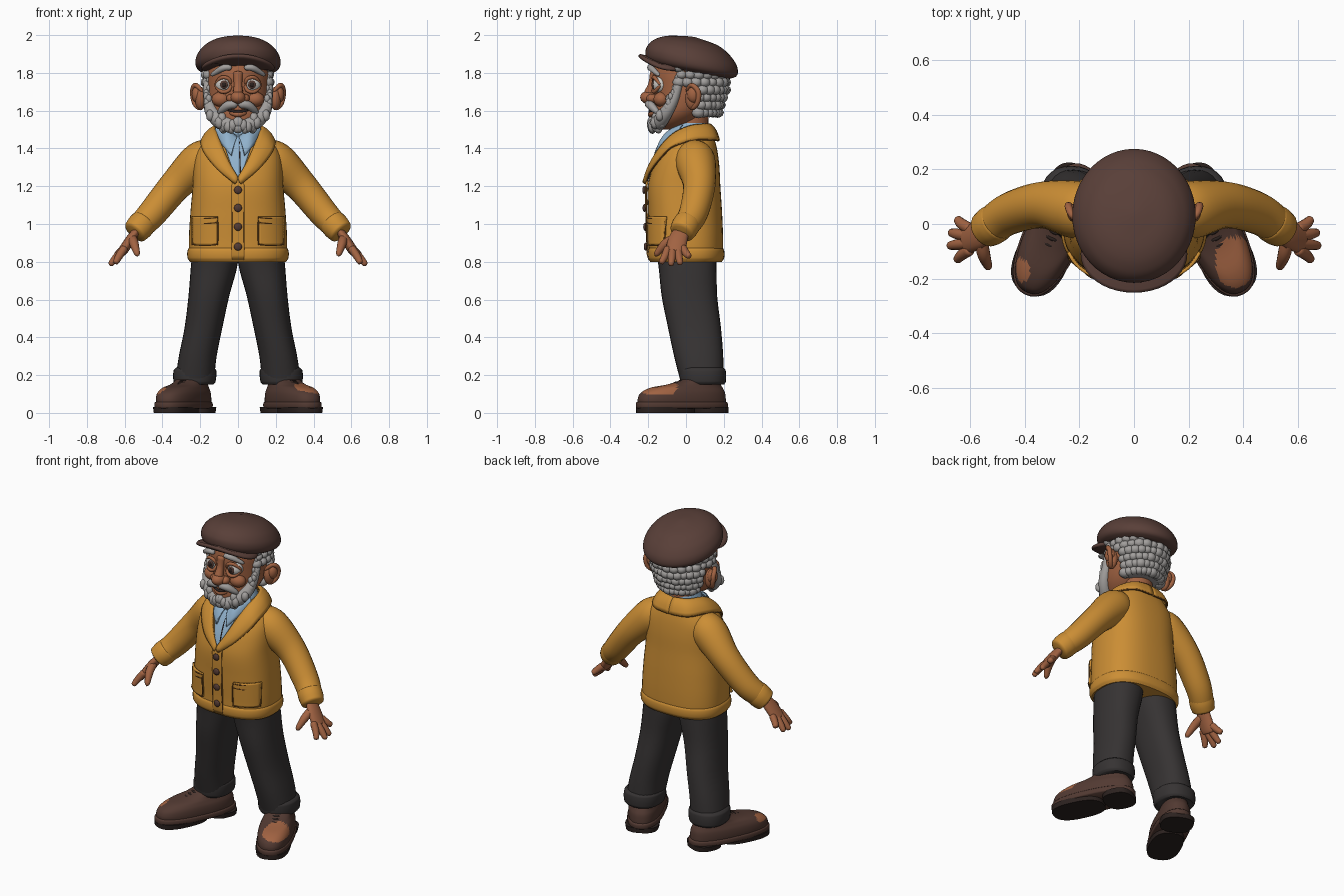
import bpy, bmesh, math, random
from mathutils import Vector, Matrix

random.seed(4)
if "Cube" in bpy.data.objects:
    bpy.data.objects.remove(bpy.data.objects["Cube"])


def material(name, *rgb):
    m = bpy.data.materials.new(name)
    m.use_nodes = True
    m.diffuse_color = (*rgb, 1)
    m.node_tree.nodes["Principled BSDF"].inputs["Base Color"].default_value = (*rgb, 1)
    return m


wool = material("mustard wool", .6, .27, .035)
seam_brown = material("seam brown", .2, .08, .015)
cloth = material("charcoal cloth", .037, .033, .033)
felt = material("brown felt", .1, .05, .04)
leather = material("brown leather", .085, .042, .032)
dark = material("dark sole", .025, .016, .014)
skin = material("skin", .36, .125, .055)
grey = material("grey hair", .36, .345, .335)
blue = material("shirt blue", .28, .44, .6)
white = material("eye white", .6, .58, .55)
made = []


def finish(name, bm, mat, mirror=False, thick=0):
    bmesh.ops.recalc_face_normals(bm, faces=bm.faces)
    me = bpy.data.meshes.new(name)
    bm.to_mesh(me)
    bm.free()
    me.materials.append(mat)
    ob = bpy.data.objects.new(name, me)
    bpy.context.collection.objects.link(ob)
    if thick:
        mod = ob.modifiers.new("Thickness", 'SOLIDIFY')
        mod.thickness, mod.offset = thick, 0
    if mirror:
        ob.modifiers.new("Mirror", 'MIRROR').use_mirror_merge = False
    made.append(ob)
    return ob


def blend(rows, k):
    """Smooth value between rows; the first item of each row is the key."""
    last = len(rows) - 1
    i = min(max([j for j, r in enumerate(rows) if r[0] <= k], default=0), last - 1)
    a, b = rows[i], rows[i + 1]
    h = b[0] - a[0]
    t = (k - a[0]) / h

    def slope(j, c):
        lo, hi = rows[max(j - 1, 0)], rows[min(j + 1, last)]
        return (hi[c] - lo[c]) / (hi[0] - lo[0]) * h
    return [a[c] + (b[c] - a[c]) * t * t * (3 - 2 * t)
            + slope(i, c) * t * (1 - t) ** 2 - slope(i + 1, c) * t * t * (1 - t)
            for c in range(1, len(a))]


def grid(name, rings, mat, closed=True, **kw):
    bm = bmesh.new()
    vs = [[bm.verts.new(p) for p in ring] for ring in rings]
    n = len(vs[0])
    for a, b in zip(vs, vs[1:]):
        for j in range(n if closed else n - 1):
            k = (j + 1) % n
            bm.faces.new((a[j], a[k], b[k], b[j]))
    if closed:
        bm.faces.new(vs[0])
        bm.faces.new(vs[-1])
    return finish(name, bm, mat, **kw)


def column(name, rows, mat, n=32, steps=20, power=2.0, warp=lambda v: v, **kw):
    """Stack of rounded level sections: height, centre x, centre y, radius x, radius y."""
    rings = []
    for i in range(steps + 1):
        z = rows[0][0] + (rows[-1][0] - rows[0][0]) * i / steps
        cx, cy, rx, ry = blend(rows, z)
        ring = []
        for j in range(n):
            c, s = math.cos(math.tau * j / n), math.sin(math.tau * j / n)
            x = math.copysign(abs(c) ** (2 / power), c)
            y = math.copysign(abs(s) ** (2 / power), s)
            ring.append(warp(Vector((cx + rx * x, cy + ry * y, z))))
        rings.append(ring)
    return grid(name, rings, mat, **kw)


def tube(name, points, mat, flat=1, n=12, steps=18, ends=.12, **kw):
    """Round-ended sweep through points of x, y, z, radius."""
    rows = [(i, *p) for i, p in enumerate(points)]
    path = [blend(rows, i / steps * (len(rows) - 1)) for i in range(steps + 1)]
    rings = []
    for i, (x, y, z, r) in enumerate(path):
        t = Vector(path[min(i + 1, steps)][:3]) - Vector(path[max(i - 1, 0)][:3])
        t.normalize()
        side = Vector((0, 1, 0))
        side = (side - t * side.dot(t)).normalized()
        up = t.cross(side) * flat
        s = min(1, min(i, steps - i) / steps / ends)
        r *= max(.08, math.sqrt(1 - (1 - s) ** 2))
        rings.append([Vector((x, y, z)) + (side * math.cos(a) + up * math.sin(a)) * r
                      for a in (math.tau * j / n for j in range(n))])
    return grid(name, rings, mat, **kw)


def balls(name, items, mat, detail=3, **kw):
    bm = bmesh.new()
    for loc, size in items:
        bmesh.ops.create_icosphere(bm, subdivisions=detail, radius=1,
                                   matrix=Matrix.Translation(loc) @ Matrix.Diagonal((*size, 1)))
    return finish(name, bm, mat, **kw)


# Cardigan body
body = [(.8, 0, 0, .245, .18), (.83, 0, 0, .258, .193), (.92, 0, 0, .26, .196),
        (1.06, 0, -.005, .252, .196), (1.2, 0, -.01, .24, .192), (1.3, 0, 0, .236, .177),
        (1.37, 0, .012, .225, .157), (1.42, 0, .022, .195, .137),
        (1.47, 0, .035, .145, .108), (1.5, 0, .04, .105, .085)]
ROUND = 2.5
column("cardigan_body", body, wool, n=48, steps=36, power=ROUND)
column("cardigan_hem", [(.8, 0, 0, .255, .19), (.82, 0, 0, .267, .202),
                        (.86, 0, 0, .267, .202), (.88, 0, 0, .255, .19)], wool, n=48, power=ROUND)


def front(x, z, off=.006):
    cx, cy, rx, ry = blend(body, min(z, 1.5))
    return Vector((x, cy - ry * max(0, 1 - abs(x / rx) ** ROUND) ** (1 / ROUND) - off, z))


def patch(name, low, high, left, right, mat, off, **kw):
    rings = []
    for i in range(17):
        z = low + (high - low) * i / 16
        a, b = left(z), right(z)
        rings.append([front(a + (b - a) * j / 10, z, off) for j in range(11)])
    return grid(name, rings, mat, closed=False, thick=.012, **kw)


def seam(name, points, off=.012, mat=seam_brown, **kw):
    tube(name, [(*front(x, z, off), .004) for x, z in points], mat, n=6, steps=32, ends=.03, **kw)


def ribbon(name, inner, outer, mat, bulge=.012, **kw):
    a, b = ([(i, *p) for i, p in enumerate(e)] for e in (inner, outer))
    rings = []
    for i in range(29):
        k = i / 28 * (len(a) - 1)
        p, q = Vector(blend(a, k)), Vector(blend(b, k))
        out = ((p + q) / 2 - Vector((0, .04, 1.3))).normalized()
        rings.append([p.lerp(q, j / 6) + out * bulge * math.sin(math.pi * j / 6) for j in range(7)])
    return grid(name, rings, mat, closed=False, **kw)


# Shirt front, shirt collar and shawl collar
opening = lambda z: .012 + .09 * (z - 1.24) / .26
patch("shirt_front", 1.24, 1.495, lambda z: -opening(z), opening, blue, .006)
column("shirt_neckband", [(1.45, 0, .025, .115, .11), (1.5, 0, .02, .105, .105),
                          (1.535, 0, .03, .092, .085)], blue)
ribbon("shirt_collar_points", [(.005, -.1, 1.46), (.05, -.085, 1.495), (.1, -.02, 1.525)],
       [front(.035, 1.36, .016), front(.075, 1.41, .016), (.118, -.04, 1.47)], blue,
       mirror=True, thick=.012)
seam("shirt_placket_line", [(.012, 1.27), (.01, 1.35), (.008, 1.44)], mat=dark)
inner = [(0, .125, 1.525), (.08, .1, 1.525), (.118, .02, 1.515), (.11, -.065, 1.475),
         front(.08, 1.4, .014), front(.045, 1.32, .014), front(.0, 1.24, .016)]
outer = [(0, .172, 1.44), (.12, .15, 1.445), (.185, .04, 1.445), (.19, -.07, 1.41),
         front(.165, 1.36, .008), front(.1, 1.285, .01), front(.012, 1.215, .012)]
ribbon("shawl_collar", inner, outer, wool, mirror=True, thick=.016)
tube("collar_seams", [(*p, .005) for p in outer], seam_brown, n=6, steps=40, ends=.03, mirror=True)

# Button band, buttons and pockets
patch("button_band", .81, 1.235, lambda z: -.032, lambda z: .032, wool, .008)
seam("band_seams", [(.032, .82), (.032, 1.0), (.03, 1.22)], mirror=True)
balls("buttons", [(front(0, z, .018), (.021, .01, .021)) for z in (.88, .985, 1.085, 1.18)], leather)
patch("pockets", .89, 1.04, lambda z: .108, lambda z: .24, wool, .012, mirror=True)
seam("pocket_seams", [(.108, 1.03), (.108, .91), (.125, .89), (.225, .89), (.24, .91), (.24, 1.03)],
     off=.018, mirror=True)
seam("pocket_lips", [(.105, 1.035), (.17, 1.03), (.243, 1.035)], off=.018, mirror=True)
seam("pocket_welts", [(.108, 1.008), (.17, 1.003), (.24, 1.008)], off=.017, mirror=True)

# Sleeves
tube("sleeves", [(.12, .04, 1.37, .08), (.2, .05, 1.33, .106), (.33, .07, 1.205, .086),
                 (.45, .04, 1.06, .077), (.52, -.005, .985, .068), (.55, -.025, .95, .06)],
     wool, n=24, steps=30, ends=.06, mirror=True)
tube("sleeve_cuffs", [(.49, .015, 1.02, .07), (.52, -.005, .985, .073), (.555, -.028, .947, .064)],
     wool, n=24, ends=.15, mirror=True)

# Hands
tube("palms", [(.52, -.01, .985, .036), (.565, -.04, .925, .05), (.605, -.055, .865, .052),
               (.62, -.06, .845, .045)], skin, flat=.5, n=16, mirror=True)
fingers = [(-.02, .65, .022, .825), (-.045, .675, -.03, .785),
           (-.07, .68, -.08, .78), (-.092, .65, -.135, .79)]
for i, (base, x, y, z) in enumerate(fingers):
    tube(f"finger_{i + 1}", [(.595, base, .88, .021), (x * .5 + .306, (base + y) / 2, z * .5 + .432, .02),
                             (x, y, z, .014)], skin, mirror=True)
tube("thumbs", [(.56, -.05, .93, .024), (.55, -.11, .895, .024), (.53, -.165, .83, .014)],
     skin, mirror=True)

# Trousers
column("trouser_legs", [(.17, .23, .085, .103, .115), (.3, .213, .067, .1, .13),
                        (.45, .183, .045, .1, .14), (.62, .154, .018, .108, .147),
                        (.78, .126, .008, .123, .154), (.86, .12, 0, .12, .16)],
       cloth, n=28, power=2.3, mirror=True)
column("trouser_cuffs", [(.15, .23, .09, .1, .112), (.165, .23, .09, .111, .121),
                         (.225, .228, .088, .113, .122), (.24, .227, .085, .1, .112)],
       cloth, n=28, power=2.3, mirror=True)

# Boots with a worn patch on each toe
for name, sign, spot, size in (("left", 1, (.37, -.14), .075), ("right", -1, (-.415, -.17), .035)):
    turn = Matrix.Rotation(math.radians(25), 4, 'Z')

    def place(v):
        p = turn @ v + Vector((.288, -.022, 0))
        return Vector((p.x * sign, p.y, p.z))
    boot = column(name + "_boot", [(.045, 0, 0, .098, .25), (.08, 0, 0, .1, .248),
                                   (.11, 0, .008, .096, .235), (.135, 0, .03, .085, .2),
                                   (.15, 0, .07, .078, .15), (.175, 0, .11, .076, .11),
                                   (.21, 0, .12, .075, .095)],
                  leather, n=56, steps=40, power=2.4, warp=place)
    boot.data.materials.append(skin)
    for f in boot.data.polygons:
        c = f.center
        if c.z > .1 and math.hypot(c.x - spot[0], (c.y - spot[1]) * .8) < size:
            f.material_index = 1
    column(name + "_welt", [(.024, 0, 0, .1, .255), (.03, 0, 0, .105, .26), (.052, 0, 0, .105, .26),
                            (.058, 0, 0, .1, .255)], leather, n=40, steps=8, power=2.4, warp=place)
    for part, y, length in (("sole", -.095, .16), ("heel", .165, .09)):
        column(f"{name}_{part}", [(0, 0, y, .095, length), (.03, 0, y, .1, length)],
               dark, steps=2, power=2.6, warp=place)
    for i in range(3):
        y, z = -.06 + .025 * i, .15 + .009 * i
        lace = [place(Vector((x, y + abs(x) * .4, z - abs(x) * .3))) for x in (-.06, 0, .06)]
        tube(f"{name}_lace_{i + 1}", [(*p, .007) for p in lace], dark, n=8)

# Head, neck and ears
column("neck", [(1.42, 0, .03, .085, .085), (1.62, 0, .03, .09, .09)], skin)
column("head", [(1.5, 0, -.1, .05, .055), (1.53, 0, -.075, .1, .105), (1.58, 0, -.04, .143, .143),
                (1.65, 0, -.002, .164, .17), (1.72, 0, .01, .169, .184), (1.8, 0, .015, .17, .19),
                (1.88, 0, .02, .16, .175)], skin, n=40, steps=28)
balls("ears", [((.198, .035, 1.665), (.03, .04, .062)), ((.215, .04, 1.685), (.03, .034, .045))],
      skin, mirror=True)
tube("ear_rims", [(.185, .0, 1.7, .01), (.225, .03, 1.735, .013), (.24, .065, 1.7, .014),
                  (.23, .06, 1.64, .013), (.195, .025, 1.605, .014)], skin, mirror=True)

# Face
balls("nose", [((0, -.198, 1.67), (.04, .045, .035)), ((.036, -.18, 1.665), (.026, .03, .024)),
               ((-.036, -.18, 1.665), (.026, .03, .024))], skin)
tube("nose_bridge", [(0, -.16, 1.81, .03), (0, -.178, 1.74, .022), (0, -.2, 1.68, .03)], skin)
balls("cheeks", [((.09, -.13, 1.66), (.05, .042, .04))], skin, mirror=True)
balls("eyes", [((.076, -.132, 1.738), (.046, .046, .046))], white, mirror=True)
balls("irises", [((.074, -.172, 1.738), (.021, .009, .023))], leather, mirror=True)
balls("pupils", [((.074, -.179, 1.738), (.011, .005, .012))], dark, mirror=True)
for name, rise in (("upper", 1), ("lower", -1)):
    tube(name + "_eyelids", [(.034, -.162, 1.738, .008), (.052, -.172, 1.738 + .032 * rise, .01),
                             (.09, -.165, 1.738 + .036 * rise, .01), (.123, -.135, 1.735, .008)],
         skin, mirror=True)
tube("eyebrows", [(.032, -.19, 1.828, .013), (.08, -.185, 1.825, .017), (.145, -.14, 1.785, .01)],
     grey, mirror=True)
tube("mouth", [(-.06, -.172, 1.606, .007), (0, -.192, 1.595, .008), (.06, -.172, 1.606, .007)], dark)
tube("lower_lip", [(-.045, -.172, 1.59, .01), (0, -.188, 1.58, .014), (.045, -.172, 1.59, .01)], skin)
tube("moustache", [(0, -.2, 1.635, .02), (.05, -.19, 1.63, .023), (.085, -.165, 1.605, .018),
                   (.105, -.145, 1.585, .008)], grey, mirror=True)

# Beard: jaw strip with clumps
jaw = [(.164, -.03, 1.78, .02), (.158, -.06, 1.67, .026), (.137, -.105, 1.59, .036),
       (.08, -.145, 1.535, .04), (0, -.16, 1.525, .036)]
tube("beard_strip", jaw, grey, mirror=True)
rows = [(i, *p) for i, p in enumerate(jaw)]
clumps = []
for i in range(34):
    x, y, z, r = blend(rows, i / 33 * 4)
    shift = Vector([random.uniform(-.5, .5) * r for _ in range(3)])
    clumps.append((Vector((x, y - r * .4, z)) + shift, (r * .6, r * .6, r * .85)))
balls("beard_clumps", clumps, grey, detail=2, mirror=True)
balls("soul_patch", [((0, -.187, 1.553), (.016, .012, .018))], grey)

# Hair: rows of curls around the back
curls = []
for row in range(7):
    z, s = 1.59 + .04 * row, min(1, .8 + .07 * row)
    low = 18 if z < 1.74 else -18
    count = 13 if z < 1.74 else 16
    for i in range(count):
        a = math.radians(low + (180 - 2 * low) * (i + row % 2 * .3) / (count - .7))
        r = random.uniform(.028, .036)
        curls.append(((.163 * s * math.cos(a), .02 + .184 * s * math.sin(a), z), (r, r, r * .85)))
balls("hair_curls", curls, grey, detail=2)
column("hair_base", [(1.57, 0, .06, .11, .09), (1.66, 0, .045, .155, .155), (1.84, 0, .045, .165, .165)], grey)

# Flat cap, sloping down to the back
tilt = lambda v: Vector((v.x, v.y, v.z - .19 * v.y))
column("cap_crown", [(1.812, 0, .025, .185, .205), (1.83, 0, .03, .215, .234), (1.86, 0, .03, .226, .245),
                     (1.9, 0, .028, .216, .235), (1.945, 0, .028, .18, .195),
                     (1.98, 0, .035, .115, .125), (1.998, 0, .04, .015, .015)],
       felt, n=48, steps=32, warp=tilt)
column("cap_brim", [(1.828, 0, -.11, .185, .13), (1.836, 0, -.11, .194, .14), (1.847, 0, -.11, .194, .14),
                    (1.855, 0, -.11, .185, .13)], felt, n=40, steps=8,
       warp=lambda v: tilt(v) - Vector((0, 0, v.x ** 2)))

# Smooth shading with crisp edges
for ob in bpy.context.selected_objects:
    ob.select_set(False)
for ob in made:
    ob.select_set(True)
bpy.context.view_layer.objects.active = made[0]
bpy.ops.object.shade_smooth_by_angle(angle=math.radians(50))
